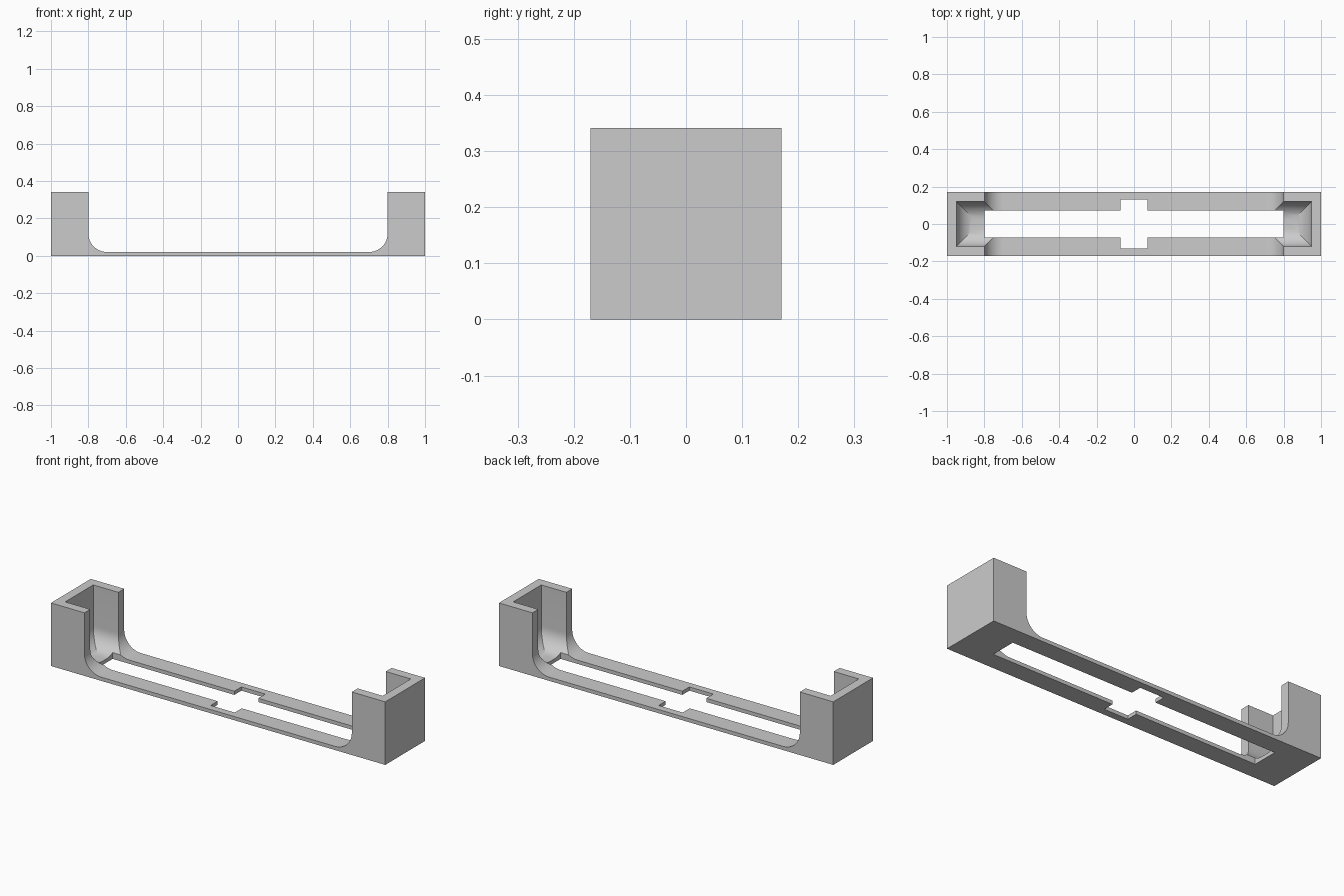
import bpy, bmesh, math
from mathutils import Vector

LENGTH, DEPTH, HEIGHT = 1.0, 0.17, 0.341   # half length, half depth, full height
BASE, WALL, COVE = 0.02, 0.05, 0.1         # floor thickness, wall, fillet radius
POST = 0.8                                 # inner face of the end posts
STEPS = 12

cube = bpy.data.objects.get("Cube")
if cube:
    bpy.data.objects.remove(cube, do_unlink=True)

grey = bpy.data.materials.new("light_grey")
grey.use_nodes = True
grey.diffuse_color = (0.6, 0.6, 0.6, 1)
grey.node_tree.nodes["Principled BSDF"].inputs["Base Color"].default_value = (0.6, 0.6, 0.6, 1)


def finish(name, bm):
    bmesh.ops.recalc_face_normals(bm, faces=bm.faces)
    mesh = bpy.data.meshes.new(name)
    bm.to_mesh(mesh)
    bm.free()
    mesh.materials.append(grey)
    obj = bpy.data.objects.new(name, mesh)
    bpy.context.collection.objects.link(obj)
    return obj


def prism(name, points, direction):
    """Extrude a closed outline along a direction."""
    bm = bmesh.new()
    face = bm.faces.new([bm.verts.new(p) for p in points])
    moved = bmesh.ops.extrude_face_region(bm, geom=[face])["geom"]
    verts = [v for v in moved if isinstance(v, bmesh.types.BMVert)]
    bmesh.ops.translate(bm, verts=verts, vec=Vector(direction))
    return finish(name, bm)


# Quarter-round fillet as (distance from wall, height), from wall to floor
cove = []
for i in range(STEPS + 1):
    a = i * math.pi / 2 / STEPS
    cove.append((COVE * (1 - math.cos(a)), BASE + COVE * (1 - math.sin(a))))


def pocket(name, side):
    """Mitred pocket cutter: stacked rectangles that shrink along the fillet."""
    bm = bmesh.new()
    rings = []
    for inset, z in [(0, HEIGHT + 0.1)] + cove:
        x, y = LENGTH - WALL - inset, DEPTH - WALL - inset
        corners = [(0.6, -y), (x, -y), (x, y), (0.6, y)]
        rings.append([bm.verts.new((side * px, py, z)) for px, py in corners])
    for upper, lower in zip(rings, rings[1:]):
        for i in range(4):
            j = (i + 1) % 4
            bm.faces.new((upper[i], upper[j], lower[j], lower[i]))
    bm.faces.new(rings[0])
    bm.faces.new(rings[-1])
    return finish(name, bm)


# Side outline of the tray with its two raised ends
right = [(LENGTH, 0), (LENGTH, HEIGHT), (POST, HEIGHT)] + [(POST - d, z) for d, z in cove]
outline = right + [(-x, z) for x, z in reversed(right)]
tray = prism("cradle_tray", [(x, -DEPTH, z) for x, z in outline], (0, 2 * DEPTH, 0))

# Long floor slot with a wider notch in the middle
half = [(POST, -0.071), (POST, 0.071), (0.072, 0.071), (0.072, 0.131)]
slot_plan = half + [(-0.072, 0.131), (-0.072, 0.071), (-POST, 0.071), (-POST, -0.071),
                    (-0.072, -0.071), (-0.072, -0.131), (0.072, -0.131), (0.072, -0.071)]
slot = prism("slot_cutter", [(x, y, -0.1) for x, y in slot_plan], (0, 0, 0.25))

# Cut the pockets and the slot
bpy.context.view_layer.objects.active = tray
for cutter in (pocket("left_pocket_cutter", 1), pocket("right_pocket_cutter", -1), slot):
    cutter.hide_render = True
    mod = tray.modifiers.new("cut", 'BOOLEAN')
    mod.operation, mod.solver, mod.object = 'DIFFERENCE', 'EXACT', cutter
    bpy.ops.object.modifier_apply(modifier=mod.name)
    bpy.data.objects.remove(cutter, do_unlink=True)

# Smooth fillets, sharp edges
for obj in bpy.context.selected_objects:
    obj.select_set(False)
tray.select_set(True)
bpy.ops.object.shade_smooth_by_angle(angle=math.radians(25))
